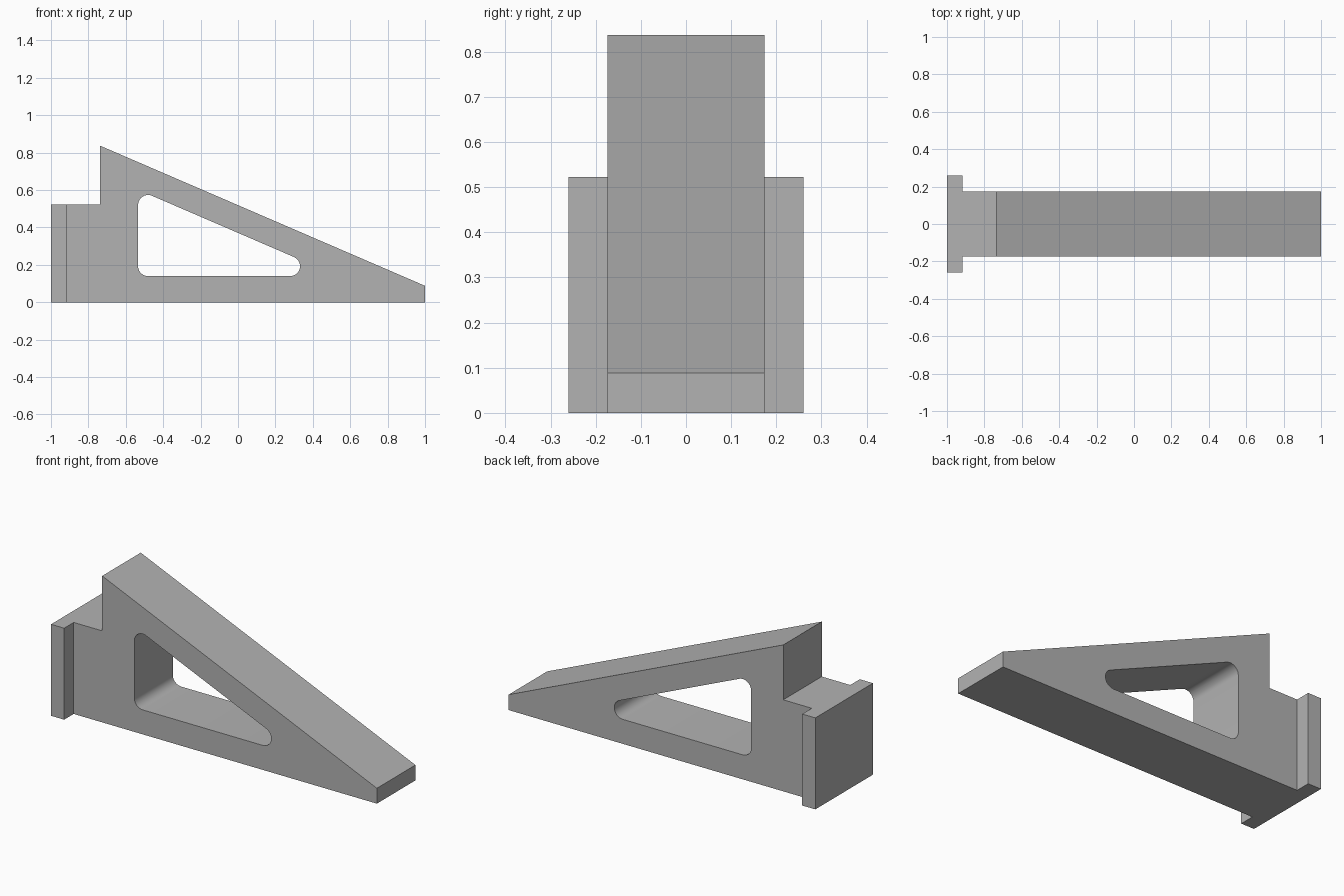
import bpy, bmesh, math
from mathutils import Vector

cube = bpy.data.objects.get("Cube")
if cube:
    bpy.data.objects.remove(cube, do_unlink=True)

grey = bpy.data.materials.new("plain grey")
grey.use_nodes = True
grey.diffuse_color = (0.45, 0.45, 0.45, 1)
grey.node_tree.nodes["Principled BSDF"].inputs["Base Color"].default_value = grey.diffuse_color


def prism(name, profile, half_width):
    """Extrude an x-z outline symmetrically along y."""
    bm = bmesh.new()
    face = bm.faces.new([bm.verts.new((x, -half_width, z)) for x, z in profile])
    side = bmesh.ops.extrude_face_region(bm, geom=[face])["geom"]
    moved = [v for v in side if isinstance(v, bmesh.types.BMVert)]
    bmesh.ops.translate(bm, verts=moved, vec=(0, 2 * half_width, 0))
    bmesh.ops.recalc_face_normals(bm, faces=bm.faces)
    mesh = bpy.data.meshes.new(name)
    bm.to_mesh(mesh)
    bm.free()
    mesh.materials.append(grey)
    obj = bpy.data.objects.new(name, mesh)
    bpy.context.collection.objects.link(obj)
    return obj


def rounded(corners, radius, steps=10):
    """Replace each corner of a counter-clockwise outline with a tangent arc."""
    points = []
    for i, corner in enumerate(corners):
        p = Vector(corner)
        a = (Vector(corners[i - 1]) - p).normalized()
        b = (Vector(corners[(i + 1) % len(corners)]) - p).normalized()
        half = a.angle(b) / 2
        centre = p + (a + b).normalized() * radius / math.sin(half)
        start = p + a * radius / math.tan(half) - centre
        sweep = math.pi - 2 * half
        for k in range(steps + 1):
            t = sweep * k / steps
            c, s = math.cos(t), math.sin(t)
            points.append((centre.x + start.x * c - start.y * s,
                           centre.y + start.x * s + start.y * c))
    return points


def boolean(target, tool, operation):
    mod = target.modifiers.new(operation.lower(), "BOOLEAN")
    mod.operation, mod.solver, mod.object = operation, "EXACT", tool
    bpy.context.view_layer.objects.active = target
    bpy.ops.object.modifier_apply(modifier=mod.name)
    bpy.data.objects.remove(tool, do_unlink=True)


# Wedge body with a stepped back
step = 0.523
wedge = prism("wedge_bracket", [(-0.96, 0), (1, 0), (1, 0.088), (-0.737, 0.837),
                                (-0.737, step), (-0.96, step)], 0.174)

# Wide mounting flange at the left end
flange = prism("flange", [(-1, 0), (-0.917, 0), (-0.917, step), (-1, step)], 0.26)
boolean(wedge, flange, "UNION")

# Rounded triangular window, its upper edge parallel to the slope
slope = (0.088 - 0.837) / 1.737
left, bottom, height = -0.534, 0.14, 0.371
window = [(left, bottom), ((bottom - height) / slope, bottom), (left, height + slope * left)]
boolean(wedge, prism("window_cutter", rounded(window, 0.053), 0.5), "DIFFERENCE")

bpy.ops.object.select_all(action="DESELECT")
wedge.select_set(True)
bpy.context.view_layer.objects.active = wedge
bpy.ops.object.shade_smooth_by_angle(angle=math.radians(30))
